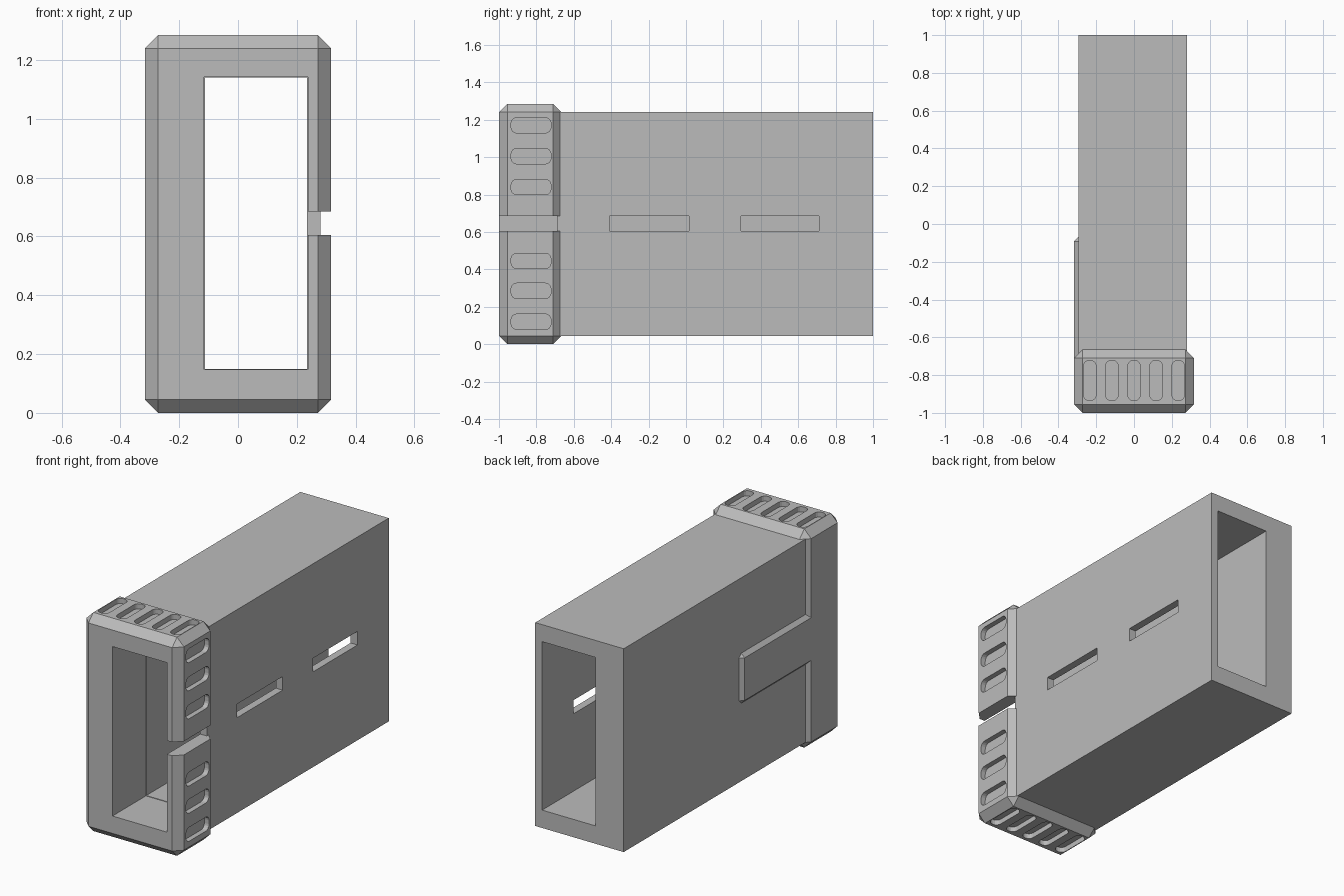
import bpy, bmesh
from mathutils import Vector

if "Cube" in bpy.data.objects:
    bpy.data.objects.remove(bpy.data.objects["Cube"], do_unlink=True)

grey = bpy.data.materials.new("plain grey")
grey.use_nodes = True
grey.diffuse_color = (0.5, 0.5, 0.5, 1)
grey.node_tree.nodes["Principled BSDF"].inputs["Base Color"].default_value = (0.5, 0.5, 0.5, 1)


def box(name, x, y, z, bevel=0, segments=1, axis=None):
    """Box from three ranges; bevels all edges, or only those along one axis."""
    bm = bmesh.new()
    bmesh.ops.create_cube(bm, size=1)
    for v in bm.verts:
        v.co = Vector([(r[0] + r[1]) / 2 + c * (r[1] - r[0]) for c, r in zip(v.co, (x, y, z))])
    if bevel:
        edges = [e for e in bm.edges if axis is None
                 or abs(e.verts[0].co[axis] - e.verts[1].co[axis]) > 1e-5]
        bmesh.ops.bevel(bm, geom=edges, offset=bevel, segments=segments,
                        profile=0.5, affect='EDGES')
    bmesh.ops.recalc_face_normals(bm, faces=bm.faces)
    mesh = bpy.data.meshes.new(name)
    bm.to_mesh(mesh)
    bm.free()
    mesh.materials.append(grey)
    obj = bpy.data.objects.new(name, mesh)
    bpy.context.collection.objects.link(obj)
    return obj


def cut(target, cutter):
    """Subtract the cutter from the target, then discard it."""
    cutter.hide_render = True
    mod = target.modifiers.new("cut", 'BOOLEAN')
    mod.operation = 'DIFFERENCE'
    mod.solver = 'EXACT'
    mod.object = cutter
    bpy.context.view_layer.objects.active = target
    bpy.ops.object.modifier_apply(modifier=mod.name)
    bpy.data.objects.remove(cutter, do_unlink=True)


slot_z = (0.605, 0.685)

# Long hollow body with two slots through its left wall
body = box("body", (-0.295, 0.28), (-0.69, 1), (0.045, 1.24))
cut(body, box("bore", (-0.113, 0.235), (-2, 2), (0.15, 1.14)))
for slot_y in ((-0.41, 0.015), (0.295, 0.71)):
    cut(body, box("slot", (0.15, 0.4), slot_y, slot_z))

# Chamfered collar around the front opening, split on the left side
collar = box("collar", (-0.317, 0.317), (-1, -0.665), (0, 1.285), bevel=0.045)
cut(collar, box("bore", (-0.116, 0.238), (-2, 2), (0.147, 1.143)))
cut(collar, box("gap", (0.1, 0.5), (-2, 0), slot_z))

# Rounded grip grooves on the top, bottom and left of the collar
groove_y, depth = (-0.935, -0.722), 0.03
for i in range(-2, 3):
    x = i * 0.117
    for z in (0, 1.285):
        cut(collar, box("groove", (x - 0.033, x + 0.033), groove_y,
                        (z - depth, z + depth), 0.03, 4, axis=2))
for z in (0.12, 0.285, 0.445, 0.84, 1.005, 1.17):
    cut(collar, box("groove", (0.317 - depth, 0.317 + depth), groove_y,
                    (z - 0.041, z + 0.041), 0.03, 4, axis=0))

# Raised strip running back from the collar on the right side
box("side_strip", (-0.317, -0.2), (-0.74, -0.062), (0.495, 0.805), bevel=0.03)
